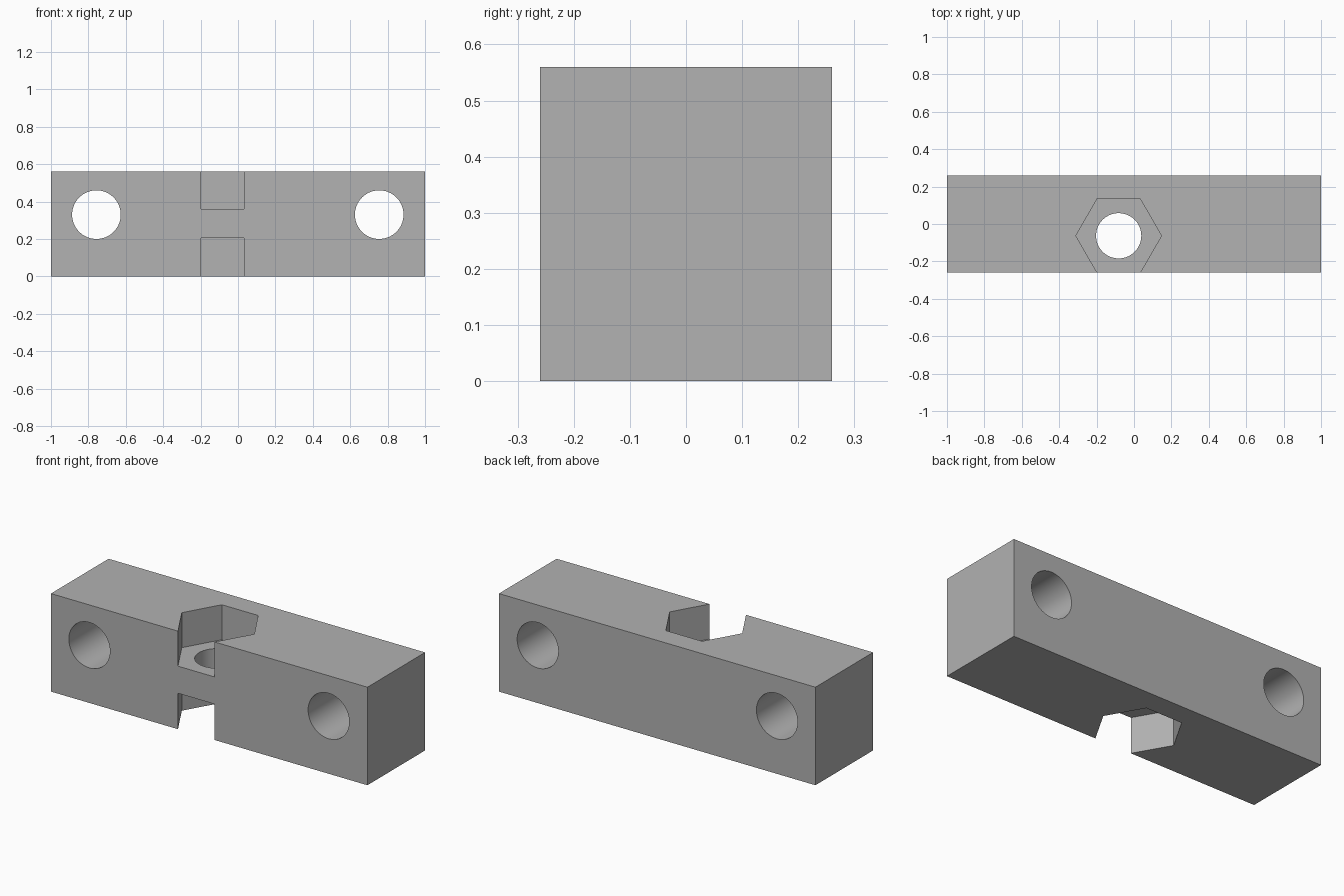
import bpy
import math

if "Cube" in bpy.data.objects:
    bpy.data.objects.remove(bpy.data.objects["Cube"])

grey = bpy.data.materials.new("mid_grey")
grey.diffuse_color = (0.445, 0.445, 0.445, 1)
grey.use_nodes = True
grey.node_tree.nodes["Principled BSDF"].inputs["Base Color"].default_value = grey.diffuse_color

# Main bar
bpy.ops.mesh.primitive_cube_add(size=1, location=(0, 0, 0.28))
block = bpy.context.object
block.name = "drilled_block"
block.scale = (2, 0.52, 0.56)
bpy.ops.object.transform_apply(location=True, rotation=True, scale=True)
block.data.materials.append(grey)


def cut(name, sides, radius, depth, location, rotation=(0, 0, 0)):
    """Subtract a prism from the block."""
    bpy.ops.mesh.primitive_cylinder_add(vertices=sides, radius=radius, depth=depth,
                                        location=location, rotation=rotation)
    cutter = bpy.context.object
    cutter.name = name
    cutter.data.materials.append(grey)
    bpy.ops.object.transform_apply(location=True, rotation=True, scale=True)
    bpy.context.view_layer.objects.active = block
    mod = block.modifiers.new(name, 'BOOLEAN')
    mod.operation = 'DIFFERENCE'
    mod.solver = 'EXACT'
    mod.object = cutter
    bpy.ops.object.modifier_apply(modifier=mod.name)
    bpy.data.objects.remove(cutter, do_unlink=True)


# Horizontal screw holes
for x in (-0.757, 0.755):
    cut("screw_hole", 64, 0.13, 1, (x, 0, 0.33), (math.pi / 2, 0, 0))

# Vertical bolt hole
bolt_x, bolt_y = -0.082, -0.063
cut("bolt_hole", 64, 0.121, 2, (bolt_x, bolt_y, 0.28))

# Hexagonal nut pockets, open to the front, with a web between them
for low, high in ((-0.2, 0.205), (0.36, 0.8)):
    cut("nut_pocket", 6, 0.229, high - low, (bolt_x, bolt_y, (low + high) / 2),
        (0, 0, math.pi / 6))

bpy.ops.object.select_all(action='DESELECT')
block.select_set(True)
bpy.context.view_layer.objects.active = block
bpy.ops.object.shade_smooth_by_angle(angle=math.radians(30))
